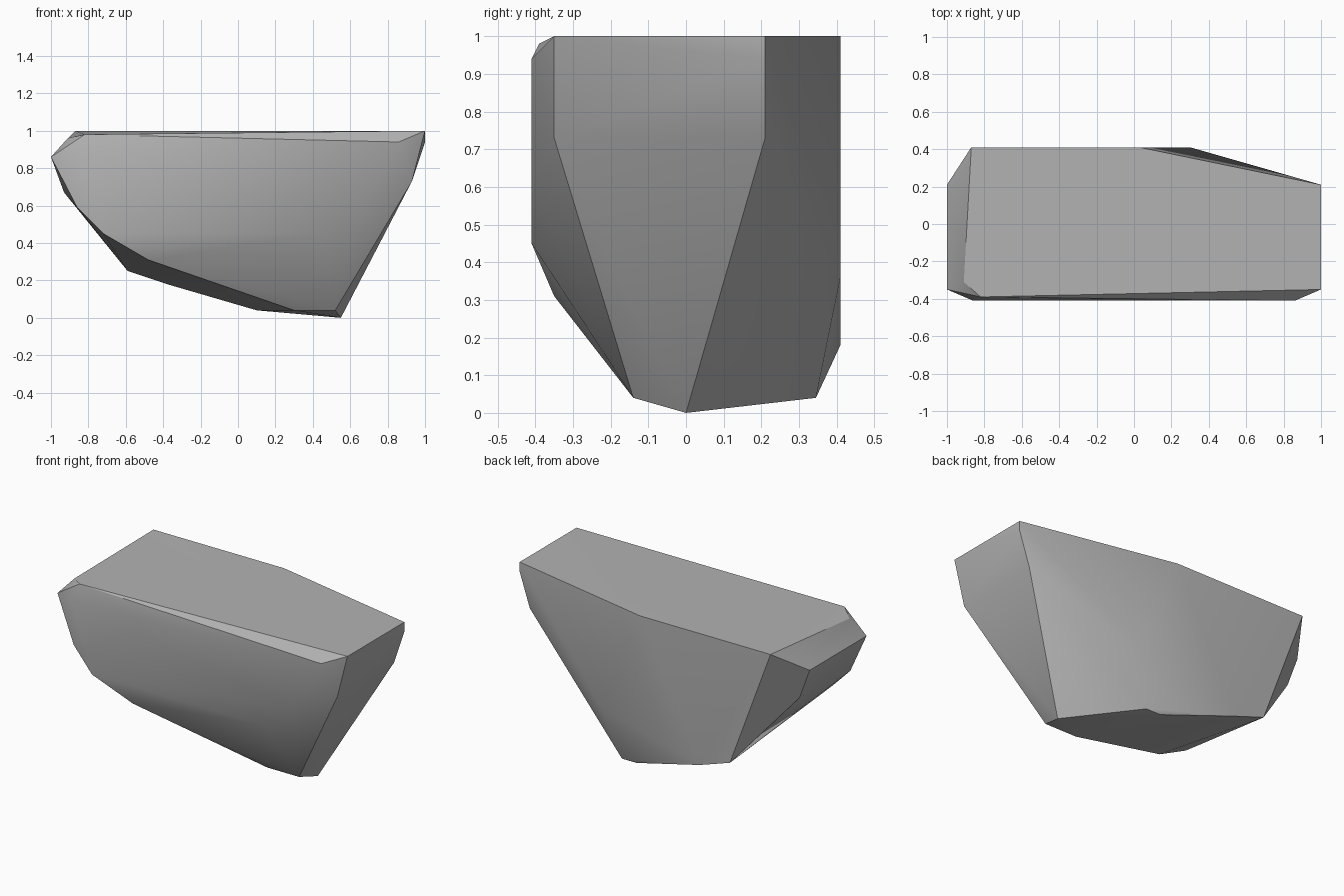
import bpy
import bmesh
from math import radians

cube = bpy.data.objects.get("Cube")
if cube:
    bpy.data.objects.remove(cube, do_unlink=True)

# One plain stone colour
stone = bpy.data.materials.new("stone_grey")
stone.use_nodes = True
grey = (0.45, 0.45, 0.45, 1)
stone.diffuse_color = grey
shader = stone.node_tree.nodes["Principled BSDF"]
shader.inputs["Base Color"].default_value = grey
shader.inputs["Roughness"].default_value = 0.8

FRONT, FRONT_BEVEL, KEEL, BACK_BEVEL, BACK = -0.41, -0.35, -0.14, 0.21, 0.41

# Corners of the boulder as (x, z) outlines on slices from front to back
slices = {
    FRONT: [(-0.86, 0.87), (0.86, 0.94), (0.65, 0.60), (0.45, 0.45), (-0.72, 0.45)],
    -0.39: [(-0.82, 0.98), (-0.86, 0.59)],
    FRONT_BEVEL: [(-1, 0.86), (1, 1), (0.93, 0.73), (-0.48, 0.31)],
    -0.31: [(-0.91, 0.96)],
    KEEL: [(0.30, 0.04), (0.52, 0.04)],
    0: [(0.55, 0)],
    BACK_BEVEL: [(-1, 0.86), (-0.93, 0.67), (1, 1), (1, 0.94), (0.93, 0.73)],
    0.345: [(0.10, 0.04), (0.20, 0.04)],
    BACK: [(-0.87, 1), (0.03, 1), (0.30, 0.36), (-0.38, 0.18), (-0.59, 0.25)],
}

# Shrink-wrap the corners into a solid faceted boulder
bm = bmesh.new()
for y, outline in slices.items():
    for x, z in outline:
        bm.verts.new((x, y, z))
hull = bmesh.ops.convex_hull(bm, input=list(bm.verts))
loose = {g for g in hull["geom_interior"] + hull["geom_unused"]
         if isinstance(g, bmesh.types.BMVert)}
bmesh.ops.delete(bm, geom=list(loose), context='VERTS')
bmesh.ops.dissolve_limit(bm, angle_limit=radians(1), verts=list(bm.verts), edges=list(bm.edges))
bmesh.ops.recalc_face_normals(bm, faces=list(bm.faces))

mesh = bpy.data.meshes.new("boulder")
bm.to_mesh(mesh)
bm.free()
mesh.materials.append(stone)
boulder = bpy.data.objects.new("boulder", mesh)
bpy.context.collection.objects.link(boulder)

# Soft broad facets, crisp corners
bpy.ops.object.select_all(action='DESELECT')
boulder.select_set(True)
bpy.context.view_layer.objects.active = boulder
bpy.ops.object.shade_smooth_by_angle(angle=radians(30))
